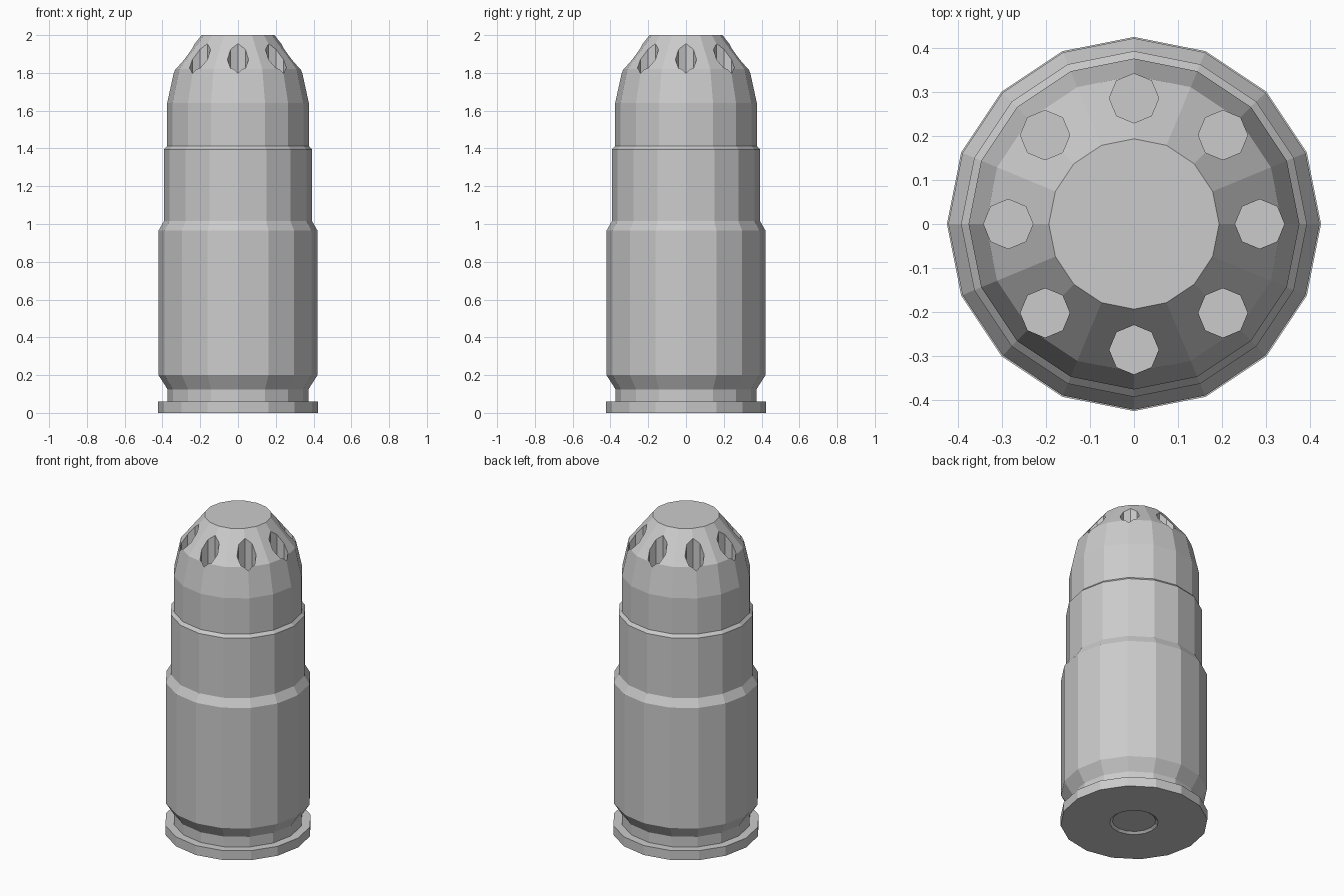
import bpy, bmesh
from math import cos, sin, pi

if "Cube" in bpy.data.objects:
    bpy.data.objects.remove(bpy.data.objects["Cube"])

SIDES = 16


def lathe(name, profile):
    """Spin (radius, z) points round z, capping both ends."""
    bm = bmesh.new()
    rings = [[bm.verts.new((r * cos(2 * pi * i / SIDES), r * sin(2 * pi * i / SIDES), z))
              for i in range(SIDES)] for r, z in profile]
    for a, b in zip(rings, rings[1:]):
        for i in range(SIDES):
            j = (i + 1) % SIDES
            bm.faces.new((a[i], a[j], b[j], b[i]))
    bm.faces.new(rings[0][::-1])
    bm.faces.new(rings[-1])
    bmesh.ops.recalc_face_normals(bm, faces=bm.faces)
    return to_object(name, bm)


def to_object(name, bm):
    mesh = bpy.data.meshes.new(name)
    bm.to_mesh(mesh)
    bm.free()
    obj = bpy.data.objects.new(name, mesh)
    bpy.context.collection.objects.link(obj)
    return obj


def remove_caps(obj, z):
    """Delete hidden horizontal faces at height z."""
    bm = bmesh.new()
    bm.from_mesh(obj.data)
    caps = [f for f in bm.faces if all(abs(v.co.z - z) < 1e-4 for v in f.verts)]
    bmesh.ops.delete(bm, geom=caps, context='FACES')
    bm.to_mesh(obj.data)
    bm.free()


# Casing: primer recess, rim, extraction groove, body, shoulder and neck
casing = lathe("casing", [
    (0.125, 0.012), (0.14, 0.0), (0.424, 0.0), (0.424, 0.06), (0.373, 0.06),
    (0.373, 0.125), (0.421, 0.2), (0.421, 0.965), (0.392, 1.015),
    (0.392, 1.395), (0.375, 1.413)])
remove_caps(casing, 1.413)

# Bullet with flat nose
bullet = lathe("bullet", [
    (0.375, 1.413), (0.375, 1.64), (0.336, 1.82), (0.193, 2.0)])

# Ring of eight octagonal holes bored straight down into the nose
bm = bmesh.new()
for i in range(8):
    a = i * pi / 4
    geom = bmesh.ops.create_cone(bm, cap_ends=True, segments=8, radius1=0.056,
                                 radius2=0.056, depth=0.5)
    bmesh.ops.translate(bm, verts=geom["verts"],
                        vec=(0.285 * cos(a), 0.285 * sin(a), 1.90))
cutter = to_object("hole_cutter", bm)
cutter.hide_render = True

mod = bullet.modifiers.new("holes", 'BOOLEAN')
mod.operation = 'DIFFERENCE'
mod.solver = 'EXACT'
mod.object = cutter
bpy.context.view_layer.objects.active = bullet
bpy.ops.object.modifier_apply(modifier=mod.name)
bpy.data.objects.remove(cutter)
remove_caps(bullet, 1.413)
